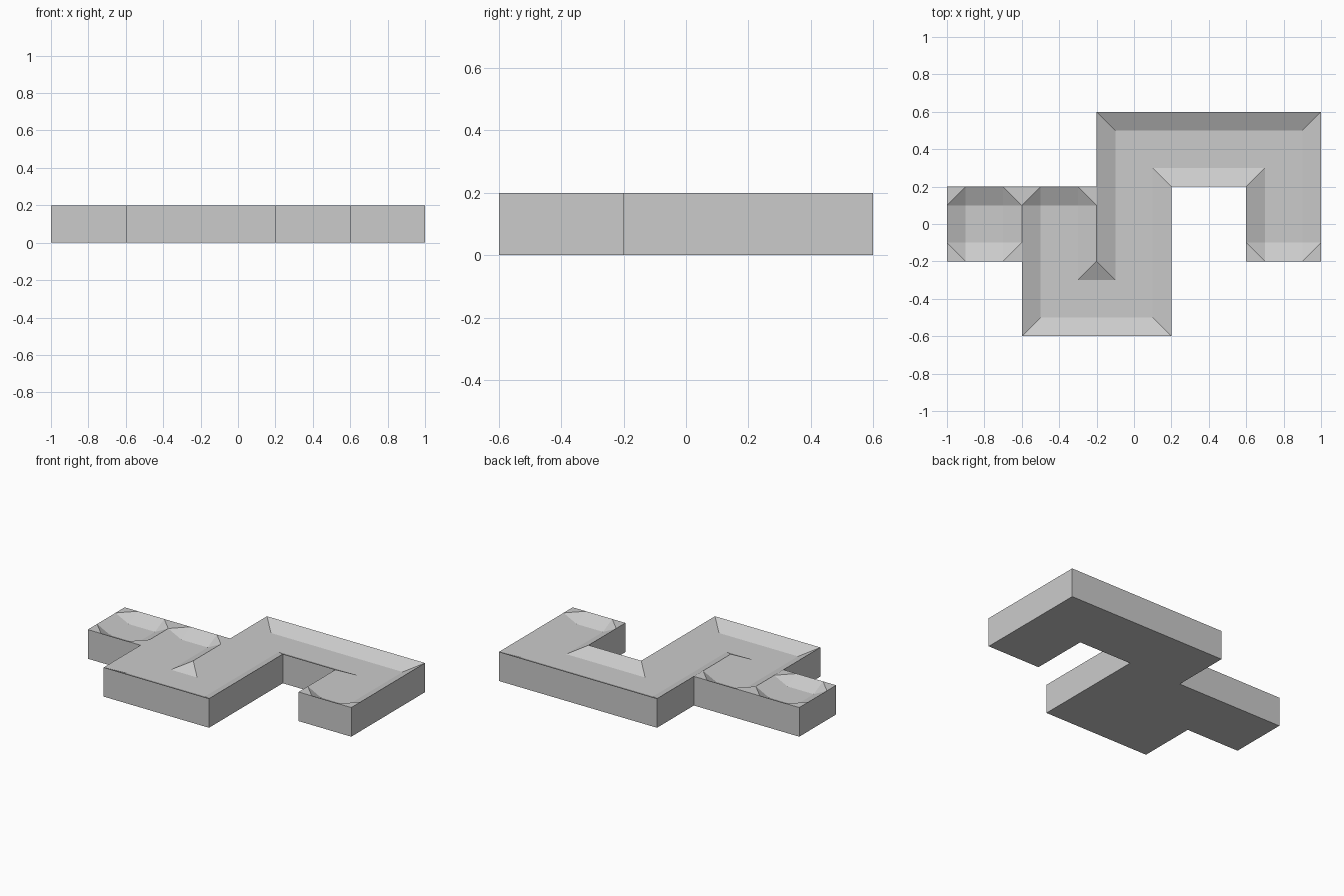
import bpy
import bmesh
import math

if "Cube" in bpy.data.objects:
    bpy.data.objects.remove(bpy.data.objects["Cube"], do_unlink=True)

TILE, LIP, RIM, FLOOR = 0.4, 0.1, 0.2, 0.15
ORIGIN = (-1.0, -0.6)

# Each run is a chain of square tiles joined into one sunken channel
RUNS = [
    [(0, 1)],
    [(1, 1), (1, 0), (2, 0), (2, 1), (2, 2), (3, 2), (4, 2), (4, 1)],
]


def add_tile(bm, tile, neighbours):
    """Top surface of one tile: floor, sloped lips on closed sides, corners."""
    steps = [0, LIP, TILE - LIP, TILE]
    is_open = {(a - tile[0], b - tile[1]) for a, b in neighbours}
    dead_end = len(neighbours) < 2
    side = {0: -1, 3: 1}
    grid = {}
    for i in range(4):
        for j in range(4):
            sx, sy = side.get(i, 0), side.get(j, 0)
            if sx and sy:
                raised = True
            else:
                raised = bool(sx or sy) and (sx, sy) not in is_open
            grid[i, j] = bm.verts.new((
                ORIGIN[0] + tile[0] * TILE + steps[i],
                ORIGIN[1] + tile[1] * TILE + steps[j],
                RIM if raised else FLOOR))

    for i in range(3):
        for j in range(3):
            ring = [grid[i, j], grid[i + 1, j], grid[i + 1, j + 1], grid[i, j + 1]]
            sx, sy = i - 1, j - 1
            if not (sx and sy):
                bm.faces.new(ring)
                continue
            # Corners are mitred, but cut across at the dead ends
            closed = (sx, 0) not in is_open and (0, sy) not in is_open
            start = 0 if sx == sy else 1
            if closed and dead_end:
                start = 1 - start
            a, b, c, d = ring[start:] + ring[:start]
            bm.faces.new((a, b, c))
            bm.faces.new((a, c, d))


bm = bmesh.new()
for run in RUNS:
    for n, tile in enumerate(run):
        add_tile(bm, tile, run[max(n - 1, 0):n] + run[n + 1:n + 2])
bmesh.ops.remove_doubles(bm, verts=bm.verts[:], dist=0.001)

# Side walls and flat underside
result = bmesh.ops.extrude_face_region(bm, geom=bm.faces[:], use_keep_orig=True)
for item in result["geom"]:
    if isinstance(item, bmesh.types.BMVert):
        item.co.z = 0
bmesh.ops.recalc_face_normals(bm, faces=bm.faces[:])
bmesh.ops.dissolve_limit(bm, angle_limit=math.radians(1),
                         verts=bm.verts[:], edges=bm.edges[:])

mesh = bpy.data.meshes.new("channel_block")
bm.to_mesh(mesh)
bm.free()
block = bpy.data.objects.new("channel_block", mesh)
bpy.context.scene.collection.objects.link(block)

# Plain grey all over
grey = bpy.data.materials.new("light_grey")
grey.use_nodes = True
colour = (0.6, 0.6, 0.6, 1)
grey.diffuse_color = colour
grey.node_tree.nodes["Principled BSDF"].inputs["Base Color"].default_value = colour
mesh.materials.append(grey)
